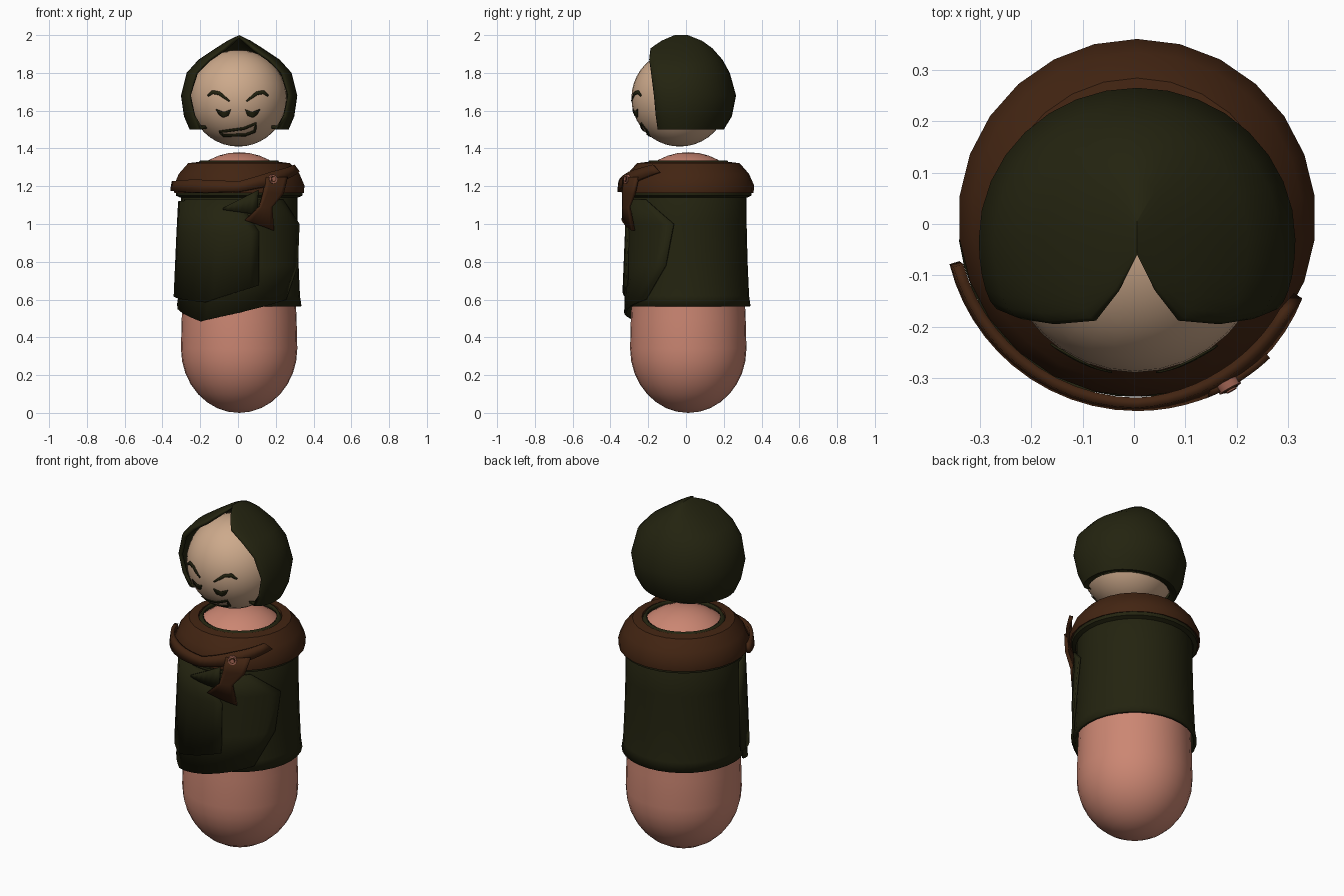
import bpy, bmesh, math
from mathutils import Vector

if "Cube" in bpy.data.objects:
    bpy.data.objects.remove(bpy.data.objects["Cube"], do_unlink=True)


def material(name, rgb):
    m = bpy.data.materials.new(name)
    m.use_nodes = True
    m.diffuse_color = (*rgb, 1)
    m.node_tree.nodes["Principled BSDF"].inputs["Base Color"].default_value = (*rgb, 1)
    return m


pink = material("pink skin", (0.6, 0.24, 0.17))
tan = material("tan skin", (0.61, 0.40, 0.26))
green = material("dark olive", (0.017, 0.017, 0.005))
brown = material("dark brown", (0.055, 0.018, 0.006))
rose = material("button rose", (0.36, 0.13, 0.09))

CX, CY = 0.006, 0.012            # body axis
HEAD = Vector((0.002, -0.033, 1.666))
HEAD_R = 0.256


def finish(name, bm, mat, thick=0, offset=0, angle=40):
    bmesh.ops.remove_doubles(bm, verts=bm.verts, dist=1e-4)
    bmesh.ops.recalc_face_normals(bm, faces=bm.faces)
    me = bpy.data.meshes.new(name)
    bm.to_mesh(me)
    bm.free()
    me.materials.append(mat)
    ob = bpy.data.objects.new(name, me)
    bpy.context.collection.objects.link(ob)
    if thick:
        s = ob.modifiers.new("thickness", "SOLIDIFY")
        s.thickness, s.offset = thick, offset
    bpy.ops.object.select_all(action="DESELECT")
    ob.select_set(True)
    bpy.context.view_layer.objects.active = ob
    bpy.ops.object.shade_smooth_by_angle(angle=math.radians(angle))
    return ob


def grid(name, rows, mat, close=False, **kw):
    """Skin a list of equally long point rows."""
    bm = bmesh.new()
    vs = [[bm.verts.new(p) for p in r] for r in rows]
    n = len(rows[0])
    for a, b in zip(vs, vs[1:]):
        for i in range(n if close else n - 1):
            j = (i + 1) % n
            bm.faces.new((a[i], a[j], b[j], b[i]))
    return finish(name, bm, mat, **kw)


def around(a, z, r):
    """Point at angle a from the front, positive towards +x."""
    return (CX + r * math.sin(a), CY - r * math.cos(a), z)


def lathe(name, profile, mat, n=32, **kw):
    rows = [[around(math.tau * i / n, z, r) for i in range(n)] for r, z in profile]
    return grid(name, rows, mat, close=True, **kw)


def patch(name, edges, radius, mat, thick=0.012, steps=6):
    """Cloth panel wrapped on the body; edges are lists of (angle, z)."""
    rows = []
    for e, f in zip(edges, edges[1:]):
        for s in range(steps + 1):
            t = s / steps
            row = []
            for (a, z), (b, w) in zip(e, f):
                h = z + (w - z) * t
                row.append(around(a + (b - a) * t, h, radius(h)))
            rows.append(row)
    return grid(name, rows, mat, thick=thick)


# Body: capsule tapering slightly towards the neck
cap = [(math.sin(t * math.pi / 16), math.cos(t * math.pi / 16)) for t in range(9)]
bottom = [(0.308 * s, 0.34 - 0.34 * c) for s, c in cap]
top = [(0.285 * s, 1.14 + 0.24 * c) for s, c in reversed(cap)]
lathe("body", bottom + [(0.304, 0.5), (0.29, 0.8)] + top, pink)

# Head
bm = bmesh.new()
bmesh.ops.create_uvsphere(bm, u_segments=32, v_segments=20, radius=HEAD_R)
bmesh.ops.translate(bm, verts=bm.verts, vec=HEAD)
finish("head", bm, tan)

# Hood: each level gives z, front edge x and y, half width, back y
levels = [(1.505, .17, -.145, .225, .165), (1.50, .2, -.15, .262, .2),
          (1.57, .238, -.16, .292, .243), (1.68, .262, -.17, .308, .265),
          (1.8, .225, -.185, .278, .232), (1.87, .16, -.195, .215, .193),
          (1.93, .08, -.188, .125, .14), (1.97, .035, -.13, .062, .085),
          (2.0, 0, -.06, 0, 0.01)]
rows = []
for z, ex, ey, w, yb in levels:
    half = []
    for i in range(6):
        t = i / 6 * math.pi / 2
        half.append((ex + (w - ex) * math.sin(t), ey + (-.03 - ey) * (1 - math.cos(t))))
    for i in range(9):
        t = i / 8 * math.pi / 2
        half.append((w * math.cos(t), -.03 + (yb + .03) * math.sin(t)))
    rows.append([(CX + x, y, z) for x, y in half] +
                [(CX - x, y, z) for x, y in reversed(half[:-1])])
grid("hood", rows, green, thick=0.018, offset=-1)

# Cloak shell, with its neck lining and the fold under the collar
lathe("cloak", [(.33, .565), (.322, .62), (.314, .8), (.309, 1.0), (.308, 1.2),
                (.22, 1.315), (.208, 1.335)], green, thick=0.016, offset=-1)
lathe("cloak_fold", [(.312, 1.14), (.334, 1.15), (.338, 1.19), (.312, 1.2)], green)

# Cloak front panels
patch("under_panel",
      [[(-1.3, .55), (-1.25, .8), (-1.2, 1.0), (-1.1, 1.13)],
       [(-.65, .485), (-.6, .75), (-.5, 1.0), (-.4, 1.13)],
       [(0, .53), (.1, .77), (.1, 1.0), (.1, 1.13)],
       [(.83, .6), (1.2, .78), (1.33, 1.0), (.79, 1.13)]],
      lambda z: .322 + .02 * (1.1 - z), green)
patch("over_panel",
      [[(-1.45, .615), (-1.42, .95), (-1.38, 1.12)],
       [(-.55, .585), (-.5, .95), (-.4, 1.13)],
       [(.31, .675), (.32, .96), (.02, 1.11)]],
      lambda z: .324 + .04 * (1.1 - z), green)
patch("small_flap", [[(-.25, 1.075), (-.25, 1.085)], [(.28, 1.05), (.3, 1.18)]],
      lambda z: .342, green)

# Collar and the band wrapped over its front
lathe("collar", [(.32, 1.175), (.346, 1.165), (.348, 1.205), (.322, 1.265),
                 (.272, 1.322), (.222, 1.328), (.215, 1.3)], brown, n=26, angle=30)
patch("collar_band",
      [[(-1.33, 1.175), (-1.31, 1.225)], [(-.7, 1.165), (-.7, 1.235)],
       [(0, 1.17), (0, 1.225)], [(.5, 1.205), (.5, 1.275)],
       [(1.12, 1.275), (1.0, 1.312)]],
      lambda z: .366 - .24 * max(0, z - 1.2), brown, thick=.02)

# Hanging ribbon with its button
patch("ribbon",
      [[(.09, 1.02), (.3, 1.09), (.36, 1.17), (.4, 1.25)],
       [(.56, .965), (.5, 1.09), (.68, 1.16), (.76, 1.25)]],
      lambda z: .342 + .025 * min(1, max(0, (z - 1.0) / .15)), brown, thick=.018)

out = Vector((math.sin(.5), -math.cos(.5), 0.1)).normalized()
spin = out.to_track_quat("Z", "Y")
center = Vector(around(.5, 1.237, .368))
for name, r, depth, mat in (("button_rim", .026, .022, rose), ("button_groove", .018, .026, brown),
                            ("button_center", .012, .032, rose)):
    bm = bmesh.new()
    bmesh.ops.create_cone(bm, cap_ends=True, segments=16, radius1=r, radius2=r * .9, depth=depth)
    for v in bm.verts:
        v.co = center + spin @ v.co
    finish(name, bm, mat)


# Face details laid on the head
def on_head(x, z):
    r = HEAD_R + .003
    return (x, HEAD.y - math.sqrt(r * r - (x - HEAD.x) ** 2 - (z - HEAD.z) ** 2), z)


def stroke(name, pts, width, taper=False, closed=False):
    pts = [Vector(p) for p in pts]
    n = len(pts)
    if closed:
        pts.append(pts[0])
    rows = []
    for k, (p, q) in enumerate(zip(pts, pts[1:])):
        for s in range(5):
            c = p.lerp(q, s / 4)
            before = pts[k - 1] if k else (pts[-2] if closed else p)
            after = pts[k + 2] if k + 2 < len(pts) else (pts[1] if closed else q)
            d = (q - before).lerp(after - p, s / 4).normalized()
            u = (k + s / 4) / (n - 1)
            w = width / 2 * (0.35 + 0.65 * math.sin(math.pi * u) if taper else 1)
            side = Vector((-d.y, d.x)) * w
            rows.append([on_head(*(c + side)), on_head(*(c - side))])
    grid(name, rows, green, thick=.004)


for side, label in ((-1, "right"), (1, "left")):
    brow = [(.16, 1.678), (.135, 1.698), (.1, 1.692), (.045, 1.65)]
    stroke(label + "_brow", [(side * x, z) for x, z in brow], .02, taper=True)
    lid = [(.117, 1.608), (.075, 1.592), (.038, 1.606)]
    low = [(.1, 1.578), (.078, 1.564), (.05, 1.574)]
    rows = [[on_head(side * (a + (c - a) * t / 4), b + (d - b) * t / 4) for t in range(5)]
            for (a, b), (c, d) in zip(lid, low)]
    grid(label + "_eye", rows, green, thick=.006)
stroke("mouth", [(-.1, 1.487), (.03, 1.505), (.095, 1.532), (.088, 1.49),
                 (.04, 1.472), (-.075, 1.468)], .012, closed=True)
